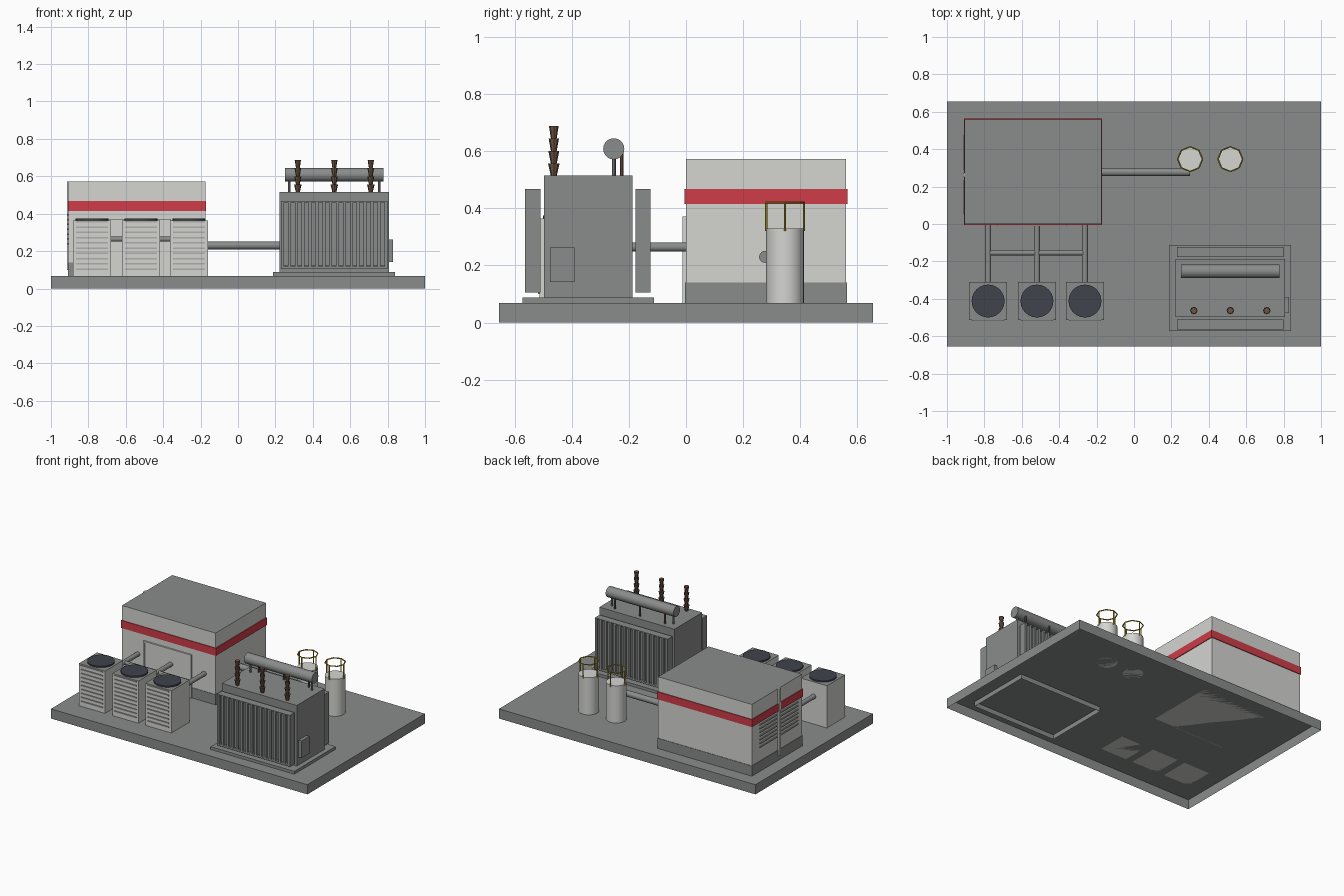
import bpy, bmesh, math
from mathutils import Vector

cube = bpy.data.objects.get("Cube")
if cube:
    bpy.data.objects.remove(cube, do_unlink=True)


def material(name, r, g, b):
    m = bpy.data.materials.new(name)
    m.use_nodes = True
    m.diffuse_color = (r, g, b, 1)
    m.node_tree.nodes["Principled BSDF"].inputs["Base Color"].default_value = (r, g, b, 1)
    return m


GREY = material("concrete grey", .25, .265, .255)
LIGHT = material("light wall grey", .66, .66, .64)
SLAT = material("louver grey", .42, .42, .41)
RED = material("stripe red", .62, .045, .065)
BROWN = material("insulator brown", .15, .09, .06)
DARK = material("fan dark blue", .05, .056, .072)
YELLOW = material("railing yellow", .42, .32, .02)


def finish(name, bm, mats, smooth=False):
    mesh = bpy.data.meshes.new(name)
    bm.to_mesh(mesh)
    bm.free()
    for m in mats:
        mesh.materials.append(m)
    ob = bpy.data.objects.new(name, mesh)
    bpy.context.collection.objects.link(ob)
    if smooth:
        bpy.ops.object.select_all(action='DESELECT')
        ob.select_set(True)
        bpy.context.view_layer.objects.active = ob
        bpy.ops.object.shade_smooth_by_angle(angle=math.radians(40))
    return ob


def add_box(bm, x, y, z):
    """Add a box given (min, max) pairs."""
    verts = bmesh.ops.create_cube(bm, size=1)["verts"]
    for v in verts:
        v.co = [(a + b) / 2 + c * (b - a) for c, (a, b) in zip(v.co, (x, y, z))]


def box(name, x, y, z, mat, top=None, open_bottom=False):
    bm = bmesh.new()
    add_box(bm, x, y, z)
    bm.normal_update()
    if open_bottom:
        bmesh.ops.delete(bm, geom=[f for f in bm.faces if f.normal.z < -.5], context='FACES')
    if top:
        for f in bm.faces:
            f.material_index = int(f.normal.z > .5)
    return finish(name, bm, [mat, top] if top else [mat])


def boxes(name, parts, mat):
    bm = bmesh.new()
    for p in parts:
        add_box(bm, *p)
    return finish(name, bm, [mat])


def add_rod(bm, a, b, r1, r2, sides):
    a, b = Vector(a), Vector(b)
    verts = bmesh.ops.create_cone(bm, cap_ends=True, segments=sides, radius1=r1,
                                  radius2=r2, depth=(b - a).length)["verts"]
    rot = Vector((0, 0, 1)).rotation_difference(b - a)
    for v in verts:
        v.co = rot @ v.co + (a + b) / 2


def rod(name, a, b, r, mat, sides=16):
    bm = bmesh.new()
    add_rod(bm, a, b, r, r, sides)
    return finish(name, bm, [mat], True)


DECK = .068
# Ground slab, a shell open underneath
box("slab", (-1, 1), (-.655, .655), (0, DECK), GREY, open_bottom=True)

# Building with base band, stripe, front shutter and side louver doors
BX, BY = (-.905, -.175), (0, .56)


def grow(span, d):
    return span[0] - d, span[1] + d


box("building", BX, BY, (DECK, .572), LIGHT, top=GREY)
box("building_base_band", grow(BX, .003), grow(BY, .003), (DECK, .14), GREY)
box("building_stripe", grow(BX, .005), grow(BY, .005), (.415, .468), RED)
box("shutter_panel", (-.72, -.37), (-.006, .01), (DECK, .36), LIGHT)
boxes("shutter_frame", [((-.733, -.72), (-.012, .01), (DECK, .372)),
                        ((-.37, -.357), (-.012, .01), (DECK, .372)),
                        ((-.72, -.37), (-.012, .01), (.36, .372))], LIGHT)
box("door_post", (-.914, -.9), (.25, .272), (.1, .572), LIGHT)
boxes("door_louvers", [((-.911, -.9), y, (.235 + i * .026, .243 + i * .026))
                       for i in range(7) for y in ((.05, .235), (.29, .475))], SLAT)

# Cooling units with fan, louvers and a pipe to the building
for n, cx in enumerate((-.78, -.519, -.262), 1):
    tag = f"cooler_{n}"
    box(tag, (cx - .102, cx + .102), (-.513, -.31), (DECK, .365), LIGHT, top=GREY)
    rod(tag + "_fan", (cx, -.412, .36), (cx, -.412, .375), .088, DARK, 24)
    boxes(tag + "_louvers", [((cx - .085, cx + .085), (-.519, -.51),
                              (.1 + i * .028, .108 + i * .028)) for i in range(10)], SLAT)
    rod(tag + "_pipe", (cx, -.32, .264), (cx, .01, .264), .016, GREY)
rod("cooler_cross_pipe", (-.78, -.155, .264), (-.262, -.155, .264), .013, GREY)

# Long pipe from the building to the storage tanks
rod("long_pipe", (-.18, .277, .23), (.3, .277, .23), .021, GREY)

# Storage tanks with octagonal railings
for n, cx in enumerate((.3, .515), 1):
    cy, r, low, high = .347, .066, .33, .42
    rod(f"storage_tank_{n}", (cx, cy, DECK), (cx, cy, low), r, LIGHT, 24)
    bm = bmesh.new()
    ring = [(cx + r * math.cos(i * math.pi / 4), cy + r * math.sin(i * math.pi / 4))
            for i in range(8)]
    for i, p in enumerate(ring):
        q = ring[(i + 1) % 8]
        add_rod(bm, (*p, high), (*q, high), .004, .004, 6)
        if i % 2 == 0:
            add_rod(bm, (*p, low - .01), (*p, high), .004, .004, 6)
    finish(f"tank_railing_{n}", bm, [YELLOW])

# Transformer plinth and body
box("transformer_plinth", (.188, .84), (-.573, -.112), (.035, .088), GREY, open_bottom=True)
box("transformer_body", (.222, .807), (-.498, -.188), (.088, .515), GREY)
box("control_box", (.8, .83), (-.477, -.39), (.142, .263), GREY)

# Finned radiators, front and back
for side, y0, y1 in (("front", -.563, -.51), ("back", -.177, -.124)):
    x0, x1, count = .23, .798, 16
    pitch = (x1 - x0 - .016) / (count - 1)
    parts = [((x0, x1), (y0 + .015, y1 - .015), (.12, .46)),
             ((x0, x1), (y0, y1), (.46, .467)),
             ((x0, x1), (y0, y1), (.105, .118))]
    parts += [((x0 + i * pitch, x0 + i * pitch + .016), (y0, y1), (.118, .46))
              for i in range(count)]
    boxes(side + "_radiator", parts, GREY)

# Oil conservator drum on posts
rod("conservator_drum", (.25, -.253, .608), (.778, -.253, .608), .037, GREY, 20)
for n, cx in enumerate((.275, .755), 1):
    rod(f"drum_post_{n}", (cx, -.253, .51), (cx, -.253, .59), .007, GREY, 8)

# Insulator bushings: ribbed tall ones in front, thin ones behind
for n, cx in enumerate((.32, .515, .71), 1):
    bm = bmesh.new()
    for i in range(4):
        z = .512 + i * .044
        add_rod(bm, (cx, -.463, z), (cx, -.463, z + .044), .01, .02 - i * .001, 8)
    finish(f"tall_bushing_{n}", bm, [BROWN])
    rod(f"thin_bushing_{n}", (cx, -.225, .51), (cx, -.225, .595), .006, BROWN, 8)
